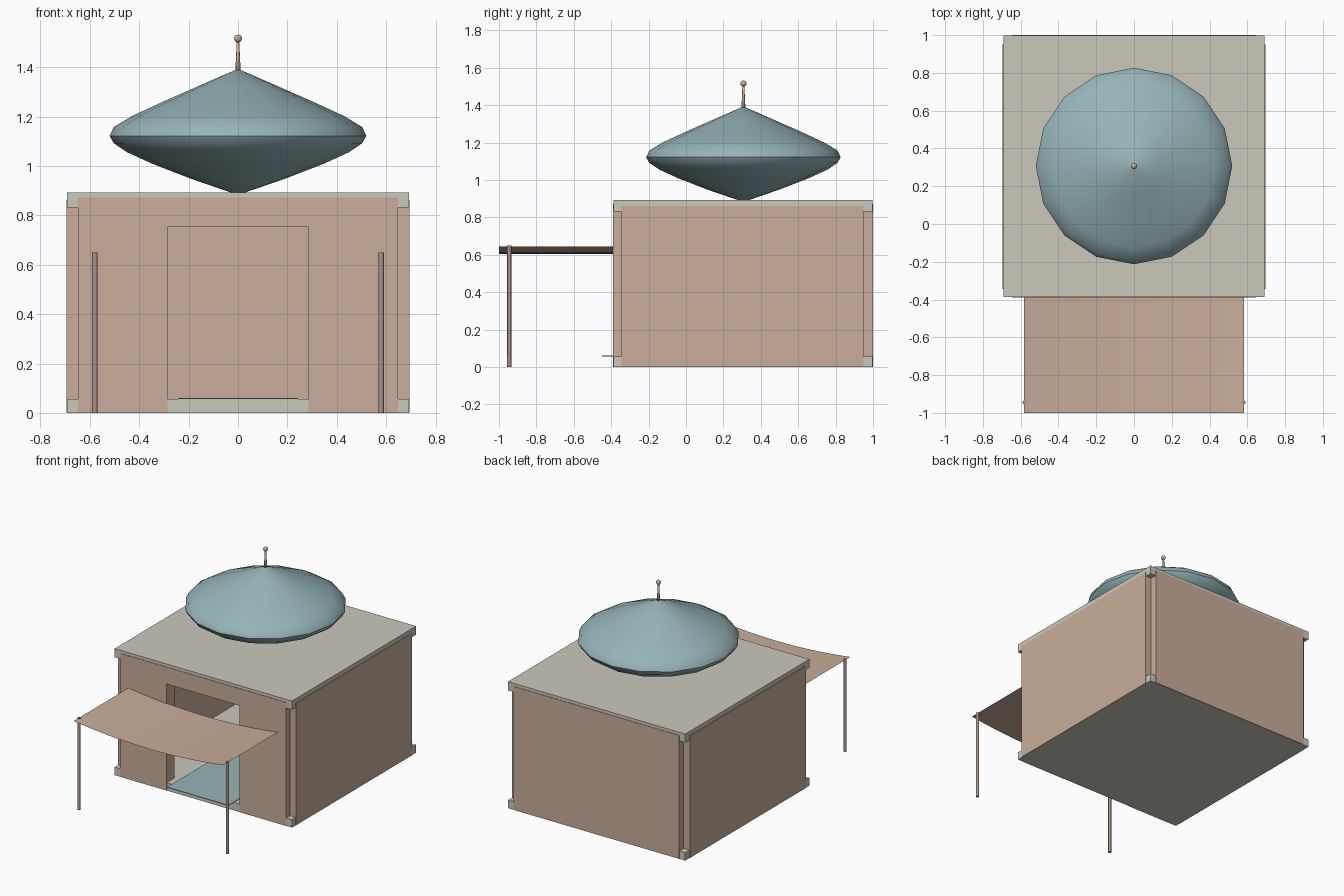
import bpy, bmesh, math

if "Cube" in bpy.data.objects:
    bpy.data.objects.remove(bpy.data.objects["Cube"])


def material(name, rgb):
    m = bpy.data.materials.new(name)
    m.diffuse_color = (*rgb, 1)
    m.use_nodes = True
    m.node_tree.nodes["Principled BSDF"].inputs["Base Color"].default_value = m.diffuse_color
    return m


TAN = material("tan plaster", (0.585, 0.42, 0.325))
GREY = material("pale stone", (0.60, 0.58, 0.50))
TEAL = material("dusty teal", (0.305, 0.455, 0.48))
BROWN = material("brown post", (0.40, 0.30, 0.25))


def finish(name, bm, mat, smooth=False):
    bmesh.ops.recalc_face_normals(bm, faces=bm.faces)
    me = bpy.data.meshes.new(name)
    bm.to_mesh(me)
    bm.free()
    me.materials.append(mat)
    if smooth:
        me.shade_smooth()
    ob = bpy.data.objects.new(name, me)
    bpy.context.collection.objects.link(ob)
    return ob


def box(name, mat, x0, x1, y0, y1, z0, z1):
    bm = bmesh.new()
    bmesh.ops.create_cube(bm, size=1)
    for v in bm.verts:
        v.co.x = x1 if v.co.x > 0 else x0
        v.co.y = y1 if v.co.y > 0 else y0
        v.co.z = z1 if v.co.z > 0 else z0
    return finish(name, bm, mat)


def lathe(name, mat, profile, centre, sides):
    """Revolve (radius, z) points around a vertical axis, closing both ends."""
    bm = bmesh.new()
    rings = []
    for r, z in profile:
        angles = [2 * math.pi * i / sides for i in range(sides)]
        rings.append([bm.verts.new((centre[0] + r * math.cos(a),
                                    centre[1] + r * math.sin(a), z)) for a in angles])
    for a, b in zip(rings, rings[1:]):
        for i in range(sides):
            j = (i + 1) % sides
            bm.faces.new((a[i], a[j], b[j], b[i]))
    bm.faces.new(rings[0])
    bm.faces.new(rings[-1])
    return finish(name, bm, mat, smooth=True)


# Floor and roof slabs
box("floor_slab", GREY, -0.692, 0.692, -0.387, 0.997, 0, 0.056)
box("roof_slab", GREY, -0.692, 0.692, -0.387, 0.997, 0.832, 0.893)

# Side and back walls stop short of the corners, leaving notches
T = 0.09
for side, s in (("left", -1), ("right", 1)):
    a, b = sorted((s * 0.695, s * (0.695 - T)))
    box(side + "_wall", TAN, a, b, -0.345, 0.95, 0.001, 0.862)
box("back_wall", TAN, -0.647, 0.647, 1.0 - T, 1.0, 0.001, 0.872)

# Front wall with doorway
bm = bmesh.new()
outline = [(-0.647, 0.001), (-0.285, 0.001), (-0.285, 0.753), (0.285, 0.753),
           (0.285, 0.001), (0.647, 0.001), (0.647, 0.872), (-0.647, 0.872)]
face = bm.faces.new([bm.verts.new((x, -0.39, z)) for x, z in outline])
ext = bmesh.ops.extrude_face_region(bm, geom=[face], use_keep_orig=True)
for g in ext["geom"]:
    if isinstance(g, bmesh.types.BMVert):
        g.co.y += T
finish("front_wall", bm, TAN)

# Carpet running out of the doorway
box("carpet", TEAL, -0.24, 0.24, -0.45, 0.80, 0.057, 0.061)

# Sagging cloth canopy
bm = bmesh.new()
N = 12
rows = []
for i in range(N + 1):
    t = 2 * i / N - 1
    z = 0.605 + 0.04 * t * t
    rows.append([bm.verts.new((0.583 * t, y, z)) for y in (-1.0, -0.385)])
for a, b in zip(rows, rows[1:]):
    bm.faces.new((a[0], b[0], b[1], a[1]))
finish("canopy", bm, TAN, smooth=True)

# Canopy posts
for side, s in (("left", -1), ("right", 1)):
    post = lathe(side + "_canopy_post", BROWN, [(0.011, 0), (0.011, 0.65)],
                 (s * 0.58, -0.945), 8)
    post.data.set_sharp_from_angle(angle=math.radians(50))

# Lens-shaped dome
C = (0, 0.307)
dome = [(0.03, 0.893), (0.19, 0.948), (0.35, 1.01), (0.45, 1.056), (0.503, 1.092),
        (0.52, 1.122), (0.503, 1.158), (0.43, 1.202), (0.30, 1.262), (0.15, 1.328),
        (0.008, 1.39)]
ob = lathe("dome", TEAL, dome, C, 16)
ob.data.set_sharp_from_angle(angle=math.radians(50))

# Spire and ball finial
lathe("spire", TAN, [(0.011, 1.385), (0.008, 1.44), (0.005, 1.51)], C, 8)
bm = bmesh.new()
bmesh.ops.create_uvsphere(bm, u_segments=12, v_segments=8, radius=0.016)
bmesh.ops.translate(bm, verts=bm.verts, vec=(C[0], C[1], 1.516))
finish("finial", bm, TAN, smooth=True)
